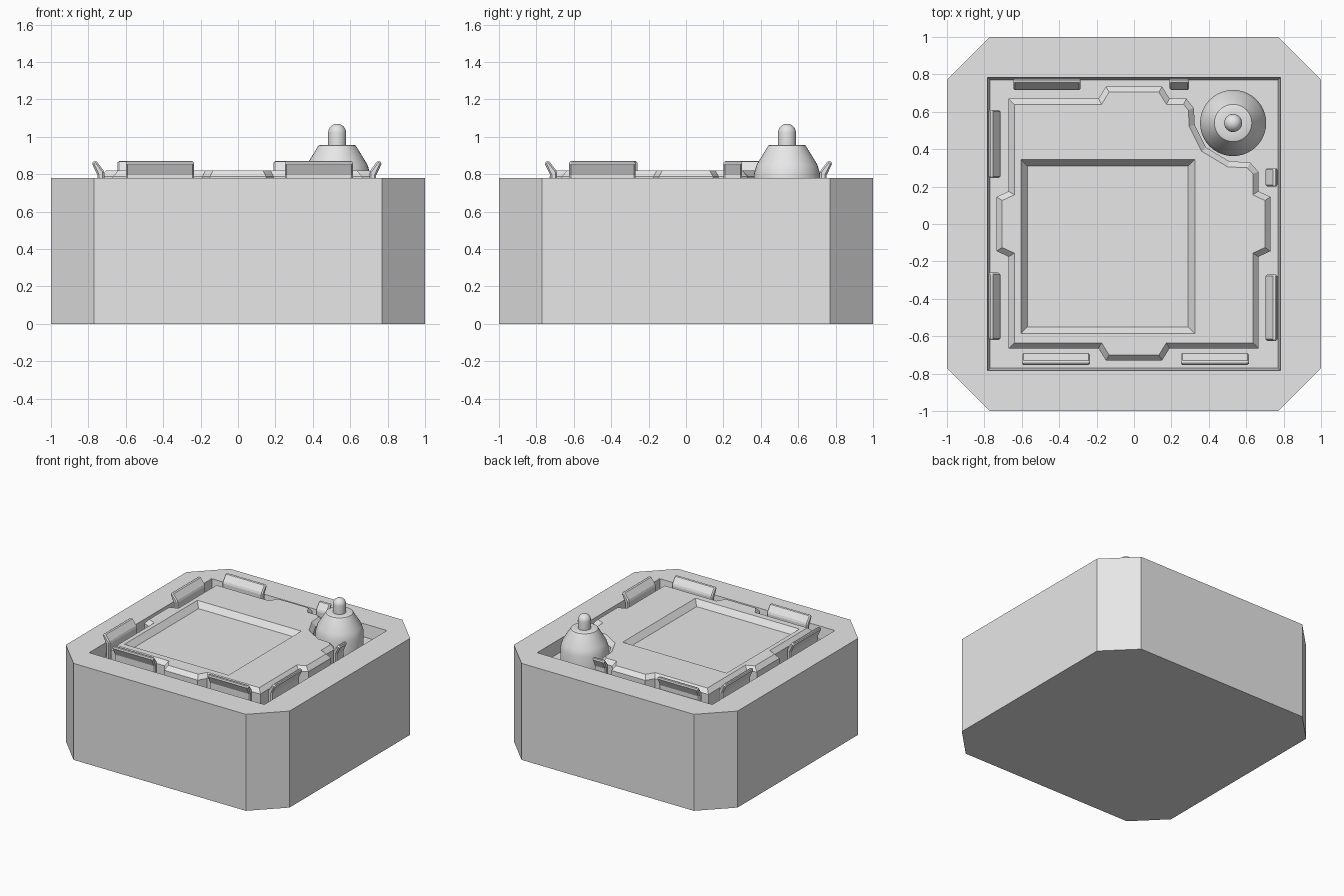
import bpy, bmesh, math
from mathutils import Vector, Matrix

if "Cube" in bpy.data.objects:
    bpy.data.objects.remove(bpy.data.objects["Cube"])

FLOOR = 0.68   # bottom of the square well in the casing
RIM = 0.78

grey = bpy.data.materials.new("light grey")
grey.diffuse_color = (0.8, 0.8, 0.8, 1)
grey.use_nodes = True
grey.node_tree.nodes["Principled BSDF"].inputs["Base Color"].default_value = grey.diffuse_color


def finish(name, bm):
    bmesh.ops.recalc_face_normals(bm, faces=bm.faces)
    me = bpy.data.meshes.new(name)
    bm.to_mesh(me)
    bm.free()
    me.materials.append(grey)
    ob = bpy.data.objects.new(name, me)
    bpy.context.collection.objects.link(ob)
    return ob


def prism(points, z0, z1):
    """Extrude a plan outline; returns the bmesh and its top face."""
    bm = bmesh.new()
    base = bm.faces.new([bm.verts.new((x, y, z0)) for x, y in points])
    ext = bmesh.ops.extrude_face_region(bm, geom=[base], use_keep_orig=True)["geom"]
    top = [g for g in ext if isinstance(g, bmesh.types.BMFace)][0]
    for v in top.verts:
        v.co.z = z1
    bmesh.ops.recalc_face_normals(bm, faces=bm.faces)
    return bm, top


def apply_modifiers(ob):
    bpy.context.view_layer.update()
    dg = bpy.context.evaluated_depsgraph_get()
    me = bpy.data.meshes.new_from_object(ob.evaluated_get(dg))
    ob.modifiers.clear()
    ob.data = me


def cut_well(ob, centre, half_bottom, half_top, z0, z1):
    """Cut a square well with sloping walls, z1 being the surface level."""
    cx, cy = centre
    t = half_top + (half_top - half_bottom) * 0.1 / (z1 - z0)  # carry slope above surface
    corners = [(-1, -1), (1, -1), (1, 1), (-1, 1)]
    bm, top = prism([(cx + half_bottom * a, cy + half_bottom * b) for a, b in corners], z0, z1 + 0.1)
    for v in top.verts:
        v.co.x = cx + (v.co.x - cx) * t / half_bottom
        v.co.y = cy + (v.co.y - cy) * t / half_bottom
    cutter = finish("well_cutter", bm)
    cutter.hide_render = True
    mod = ob.modifiers.new("well", "BOOLEAN")
    mod.operation = "DIFFERENCE"
    mod.solver = "EXACT"
    mod.object = cutter
    apply_modifiers(ob)
    bpy.data.objects.remove(cutter)


# Casing: square block with cut corners and a square well in the top
c = 0.77
bm, _ = prism([(-c, -1), (c, -1), (1, -c), (1, c), (c, 1), (-c, 1), (-1, c), (-1, -c)], 0, RIM)
casing = finish("casing", bm)
cut_well(casing, (0, 0), 0.771, 0.783, FLOOR, RIM)

# Panel: tabbed plate, notched around the knob, with a bevelled top edge
outline = [
    (-.67, -.665), (-.19, -.665), (-.15, -.73), (.15, -.73), (.19, -.665), (.665, -.665),
    (.665, -.175), (.73, -.145), (.73, .145), (.665, .175),
    (.665, .28), (.62, .33), (.51, .335), (.385, .41), (.325, .53), (.32, .62), (.28, .67),
    (.19, .67), (.15, .735), (-.15, .735), (-.19, .67), (-.67, .67),
    (-.67, .175), (-.735, .145), (-.735, -.145), (-.67, -.175)]
bm, top = prism(outline, FLOOR - 0.01, 0.787)
bmesh.ops.inset_region(bm, faces=[top], thickness=0.03, use_even_offset=True)
for v in top.verts:
    v.co.z = 0.82
panel = finish("panel", bm)
cut_well(panel, (-.14, -.12), 0.43, 0.465, 0.775, 0.82)


# Clips: upright strips with outward-leaning lips around the panel
def clip(name, angle, inner, v0, v1):
    profile = [(0, FLOOR - .01), (.036, FLOOR - .01), (.036, .795), (.068, .862), (.045, .874), (0, .815)]
    bm = bmesh.new()
    base = bm.faces.new([bm.verts.new((inner + u, v0, z)) for u, z in profile])
    ext = bmesh.ops.extrude_face_region(bm, geom=[base], use_keep_orig=True)["geom"]
    for g in ext:
        if isinstance(g, bmesh.types.BMVert):
            g.co.y = v1
    bm.transform(Matrix.Rotation(math.radians(angle), 4, "Z"))
    ob = finish(name, bm)
    bev = ob.modifiers.new("bevel", "BEVEL")
    bev.width = 0.009
    bev.segments = 1
    apply_modifiers(ob)


# side angle, inner face distance, extent along the side (counter-clockwise)
clips = [
    ("right_clip", 0, .703, -.625, -.27), ("right_small_clip", 0, .703, .20, .30),
    ("back_small_clip", 90, .716, -.295, -.19), ("back_clip", 90, .716, .285, .645),
    ("left_back_clip", 180, .715, -.61, -.245), ("left_front_clip", 180, .715, .26, .62),
    ("front_left_clip", 270, .69, -.60, -.235), ("front_right_clip", 270, .69, .25, .615)]
for args in clips:
    clip(*args)

# Knob: cylinder with a conical shoulder and a round-ended stem
profile = [(0, FLOOR - .01), (.177, FLOOR - .01), (.177, .80), (.163, .85), (.10, .953), (.09, .957), (.048, .957)]
profile += [(.048 * math.cos(a), 1.022 + .048 * math.sin(a))
            for a in [math.pi / 2 * i / 6 for i in range(7)]]
profile[-1] = (0, 1.07)
bm = bmesh.new()
vs = [bm.verts.new((.53 + r, .54, z)) for r, z in profile]
es = [bm.edges.new(p) for p in zip(vs, vs[1:])]
bmesh.ops.spin(bm, geom=vs + es, cent=(.53, .54, 0), axis=(0, 0, 1),
               angle=2 * math.pi, steps=40, use_duplicate=False)
bmesh.ops.remove_doubles(bm, verts=bm.verts, dist=1e-4)
knob = finish("knob", bm)
bpy.ops.object.select_all(action="DESELECT")
knob.select_set(True)
bpy.context.view_layer.objects.active = knob
bpy.ops.object.shade_smooth_by_angle(angle=math.radians(35))
